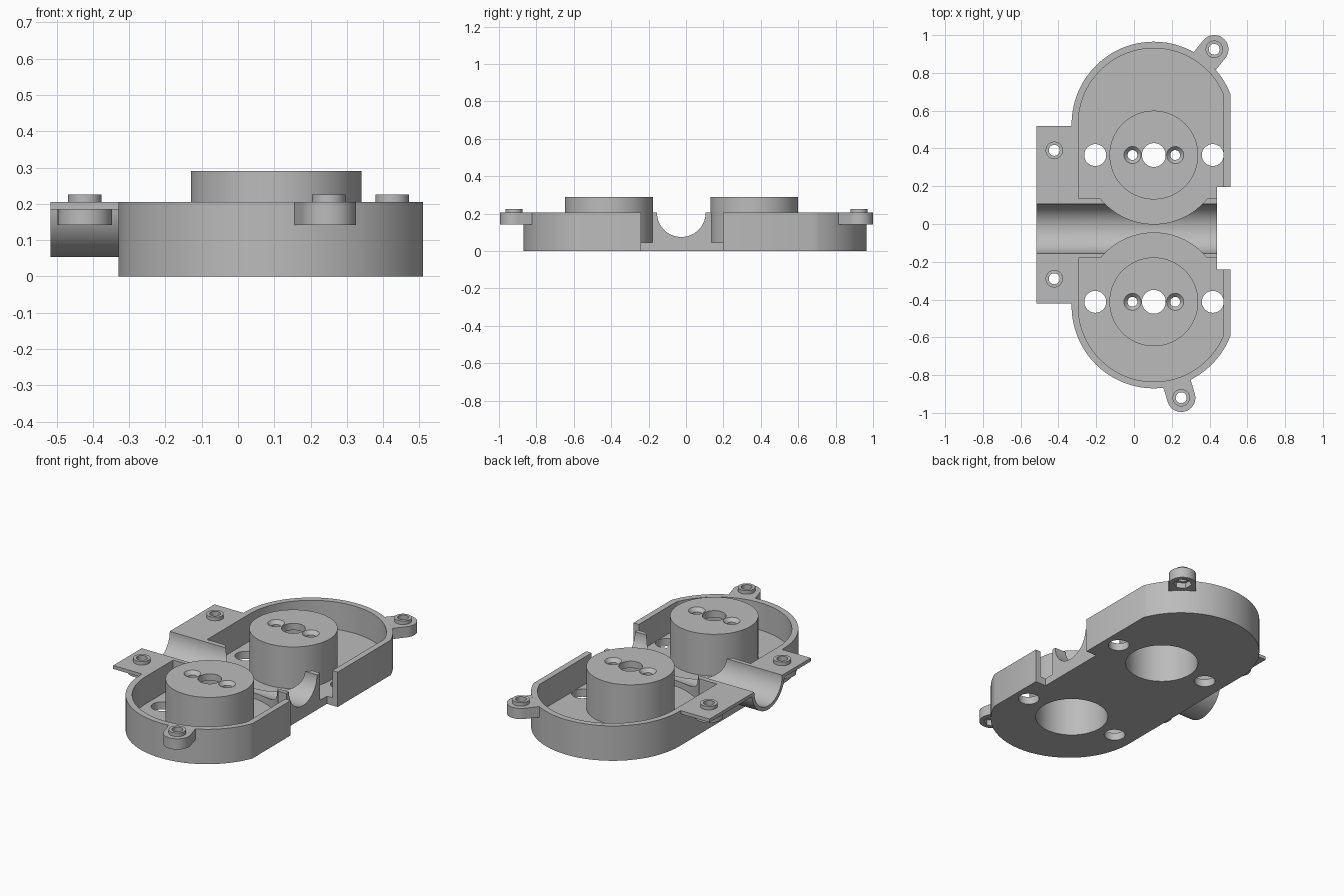
import bpy, bmesh
from math import cos, sin, radians, degrees, acos, atan2, pi, hypot
from mathutils import Vector

cube = bpy.data.objects.get("Cube")
if cube:
    bpy.data.objects.remove(cube, do_unlink=True)

grey = bpy.data.materials.new("plain grey")
grey.use_nodes = True
grey.diffuse_color = (0.5, 0.5, 0.5, 1)
grey.node_tree.nodes["Principled BSDF"].inputs["Base Color"].default_value = (0.5, 0.5, 0.5, 1)

CX = 0.105                      # shared x of both round ends
RIM, FLOOR = 0.205, 0.045       # heights of the rim and the tray floor
PIPE_Y = -0.025                 # axis of the half-pipe channel


def add(name, bm):
    bmesh.ops.recalc_face_normals(bm, faces=bm.faces)
    me = bpy.data.meshes.new(name)
    bm.to_mesh(me)
    bm.free()
    me.materials.append(grey)
    ob = bpy.data.objects.new(name, me)
    bpy.context.collection.objects.link(ob)
    return ob


def prism(name, pts, z0, z1):
    bm = bmesh.new()
    face = bm.faces.new([bm.verts.new((x, y, z0)) for x, y in pts])
    ext = bmesh.ops.extrude_face_region(bm, geom=[face])
    top = [v for v in ext["geom"] if isinstance(v, bmesh.types.BMVert)]
    bmesh.ops.translate(bm, verts=top, vec=(0, 0, z1 - z0))
    return add(name, bm)


def arc(x, y, r, a0, a1, n=64):
    steps = [radians(a0 + (a1 - a0) * i / n) for i in range(n + 1)]
    return [(x + r * cos(a), y + r * sin(a)) for a in steps]


def box(name, x0, x1, y0, y1, z0, z1):
    return prism(name, [(x0, y0), (x1, y0), (x1, y1), (x0, y1)], z0, z1)


def cyl(name, x, y, r, z0, z1, r_top=None, n=64):
    bm = bmesh.new()
    bmesh.ops.create_cone(bm, cap_ends=True, segments=n, radius1=r,
                          radius2=r if r_top is None else r_top, depth=z1 - z0)
    bmesh.ops.translate(bm, verts=bm.verts, vec=(x, y, (z0 + z1) / 2))
    return add(name, bm)


def pipe(name, x0, x1, r):
    """Cylinder along x, centred at rim height."""
    ob = cyl(name, 0, 0, r, x0, x1, n=96)
    for v in ob.data.vertices:
        x, y, z = v.co
        v.co = Vector((z, PIPE_Y + x, RIM + y))
    ob.data.update()
    return ob


def combine(target, op, *others):
    """Apply booleans one by one and remove the helper shapes."""
    for other in others:
        mod = target.modifiers.new("cut", "BOOLEAN")
        mod.operation, mod.solver, mod.object = op, "EXACT", other
        bpy.context.view_layer.update()
        dg = bpy.context.evaluated_depsgraph_get()
        me = bpy.data.meshes.new_from_object(target.evaluated_get(dg))
        target.modifiers.clear()
        target.data = me
        bpy.data.objects.remove(other, do_unlink=True)


def half_outline(y, r, x_flat, y_end, side):
    """Round end clipped by a flat right side and closed at y_end."""
    a = degrees(acos((x_flat - CX) / r))
    return [(x_flat, y_end)] + arc(CX, y, r, side * a, side * 180) + [(CX - r, y_end)]


# side, round end centre, boss centre, straight cavity edge, ear position
ENDS = {"back": (1, 0.53, 0.365, 0.135, (0.425, 0.925)),
        "front": (-1, -0.435, -0.412, -0.18, (0.25, -0.92))}

# Tray body
outline = half_outline(0.53, 0.435, 0.51, 0, 1)[1:-1]
outline += half_outline(-0.435, 0.435, 0.51, 0, -1)[1:-1][::-1]
tray = prism("tray_body", outline, 0, RIM)

for name, (side, cy, by, edge, ear_at) in ENDS.items():
    # Cavity, gear clearance, boss seat and floor holes
    combine(tray, "DIFFERENCE",
            prism("cutter", half_outline(cy, 0.4, 0.475, edge, side), FLOOR, 0.4),
            cyl("cutter", CX, by, 0.365, FLOOR, 0.4, n=96),
            cyl("cutter", CX, by, 0.235, -0.1, 0.4, n=96),
            cyl("cutter", -0.205, by, 0.058, -0.1, 0.4),
            cyl("cutter", 0.417, by, 0.058, -0.1, 0.4))

    # Hollow boss with a centre hole and two countersunk holes
    boss = cyl(name + "_boss", CX, by, 0.235, 0, 0.29, n=96)
    combine(boss, "DIFFERENCE",
            cyl("cutter", CX, by, 0.2, -0.1, 0.25, n=96),
            cyl("cutter", CX, by, 0.063, 0.2, 0.4))
    for dx in (-0.113, 0.113):
        combine(boss, "DIFFERENCE",
                cyl("cutter", CX + dx, by, 0.026, 0.2, 0.4),
                cyl("cutter", CX + dx, by, 0.024, 0.268, 0.291, r_top=0.046))

    # Screw ear reaching out from the round end, with a raised collar
    ex, ey = ear_at
    a = degrees(atan2(ey - cy, ex - CX))
    reach = hypot(ex - CX, ey - cy)
    u = Vector((cos(radians(a)), sin(radians(a))))
    n = Vector((-u.y, u.x)) * 0.075
    root = Vector((ex, ey)) - u * (reach - 0.35)
    pts = [tuple(root - n)] + arc(ex, ey, 0.075, a - 90, a + 90, 32) + [tuple(root + n)]
    ear = prism(name + "_screw_ear", pts, 0.142, RIM)
    combine(ear, "DIFFERENCE", cyl("cutter", CX, cy, 0.435, 0, 0.4, n=128))
    combine(ear, "UNION", cyl("collar", ex, ey, 0.046, 0.19, 0.226))
    combine(ear, "DIFFERENCE",
            cyl("cutter", ex, ey, 0.029, 0, 0.4),
            cyl("cutter", ex, ey, 0.052, 0.1, 0.175, n=6))

# Channel across the tray and the notch in its right wall
combine(tray, "DIFFERENCE",
        pipe("cutter", -0.6, 0.6, 0.13),
        box("cutter", 0.44, 0.6, -0.24, 0.197, -0.1, 0.4))

# Side bracket: thin plate, half-pipe trough and two screw posts
bracket = box("pipe_bracket", -0.517, -0.33, -0.42, 0.52, 0.185, RIM)
trough = pipe("trough", -0.517, -0.33, 0.152)
combine(trough, "DIFFERENCE", box("cutter", -1, 1, -1, 1, RIM, 1))
combine(bracket, "UNION", trough)
for y in (0.39, -0.29):
    combine(bracket, "UNION",
            cyl("post", -0.422, y, 0.075, 0.142, 0.195),
            cyl("collar", -0.422, y, 0.046, 0.19, 0.226))
    combine(bracket, "DIFFERENCE",
            cyl("cutter", -0.422, y, 0.029, 0, 0.4),
            cyl("cutter", -0.422, y, 0.052, 0.1, 0.175, n=6))
combine(bracket, "DIFFERENCE", pipe("cutter", -0.7, 0, 0.13))

# Smooth curved walls, keep crisp edges
for ob in bpy.context.view_layer.objects:
    ob.select_set(ob.type == "MESH")
bpy.context.view_layer.objects.active = tray
bpy.ops.object.shade_smooth_by_angle(angle=radians(30))
